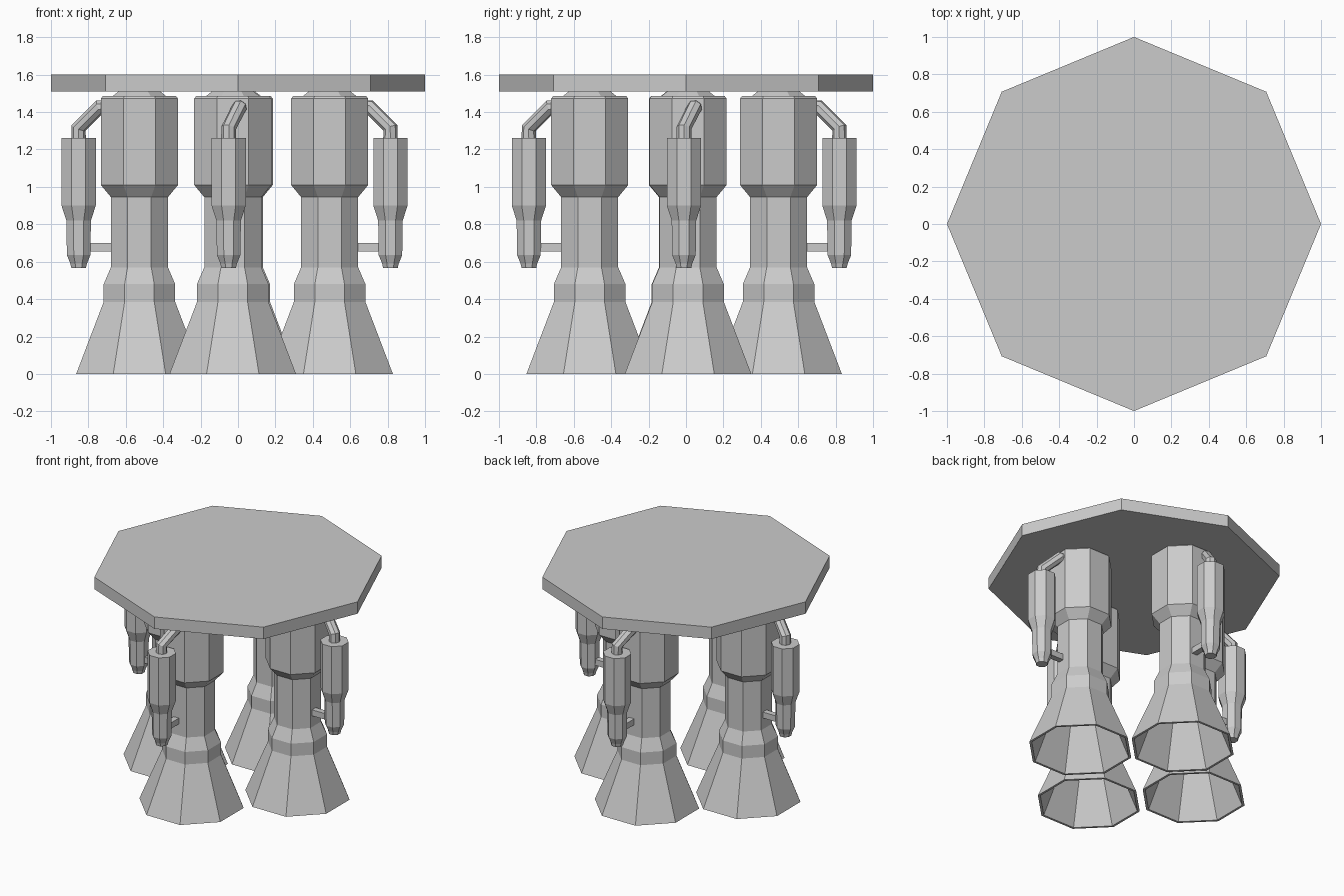
import bpy, bmesh, math
from mathutils import Matrix

if "Cube" in bpy.data.objects:
    bpy.data.objects.remove(bpy.data.objects["Cube"])

SIDES = 8


def link(name, data, matrix=None):
    ob = bpy.data.objects.new(name, data)
    bpy.context.collection.objects.link(ob)
    if matrix is not None:
        ob.matrix_world = matrix
    return ob


def lathe(name, profile, turn=math.pi / SIDES, closed=False):
    """Eight-sided turned mesh from (radius, z) points; open ends are capped."""
    bm = bmesh.new()
    rings = []
    for r, z in profile:
        rings.append([bm.verts.new((r * math.cos(turn + i * math.tau / SIDES),
                                    r * math.sin(turn + i * math.tau / SIDES), z))
                      for i in range(SIDES)])
    pairs = list(zip(rings, rings[1:]))
    for a, b in pairs:
        for i in range(SIDES):
            j = (i + 1) % SIDES
            bm.faces.new((a[i], a[j], b[j], b[i]))
    bm.faces.new(rings[0])
    bm.faces.new(rings[-1])
    bmesh.ops.recalc_face_normals(bm, faces=bm.faces)
    me = bpy.data.meshes.new(name)
    bm.to_mesh(me)
    bm.free()
    return me


def box(name, lo, hi):
    bm = bmesh.new()
    bmesh.ops.create_cube(bm, size=1)
    for v in bm.verts:
        v.co = [(a + b) / 2 + c * (b - a) for a, b, c in zip(lo, hi, v.co)]
    me = bpy.data.meshes.new(name)
    bm.to_mesh(me)
    bm.free()
    return me


def pipe(name, points, radius):
    cu = bpy.data.curves.new(name, 'CURVE')
    cu.dimensions = '3D'
    cu.bevel_depth = radius
    cu.bevel_resolution = 2
    cu.use_fill_caps = True
    sp = cu.splines.new('POLY')
    sp.points.add(len(points) - 1)
    for p, co in zip(sp.points, points):
        p.co = (*co, 1)
    sp.use_smooth = False
    return cu


# Mounting plate
link("mounting_plate", lathe("mounting_plate", [(1, 1.51), (1, 1.60)], turn=0))

# Engine: hollow nozzle, chamber, neck, upper housing and mount
engine = lathe("engine", [
    (0.18, 0.48), (0.19, 0.385), (0.348, 0.0),
    (0.366, 0.0), (0.207, 0.385), (0.207, 0.48), (0.165, 0.57),
    (0.165, 0.945), (0.223, 1.01), (0.223, 1.472), (0.212, 1.485),
    (0.155, 1.485), (0.118, 1.512)])

# Side pump with tapered lower end
PX, PY = 0.325, -0.022
pump = lathe("pump", [
    (0.042, 0.565), (0.048, 0.59), (0.068, 0.635), (0.071, 0.82),
    (0.099, 0.90), (0.099, 1.26)])

# Bent feed pipe and support strut
feed = pipe("feed_pipe", [(PX, PY, 1.22), (PX, PY, 1.315),
                          (0.215, 0.035, 1.425), (0.14, 0.035, 1.425)], 0.04)
strut = box("strut", (0.12, PY - 0.022, 0.655), (0.31, PY + 0.022, 0.70))

# Four engines, each with its pump facing outward
LAYOUT = [("front", -0.028, -0.515, -90), ("right", 0.49, 0.011, 0),
          ("back", -0.02, 0.495, 90), ("left", -0.527, 0.008, 180)]
for side, x, y, deg in LAYOUT:
    m = Matrix.Translation((x, y, 0)) @ Matrix.Rotation(math.radians(deg), 4, 'Z')
    link(side + "_engine", engine, m)
    link(side + "_pump", pump, m @ Matrix.Translation((PX, PY, 0)))
    link(side + "_feed_pipe", feed, m)
    link(side + "_strut", strut, m)
